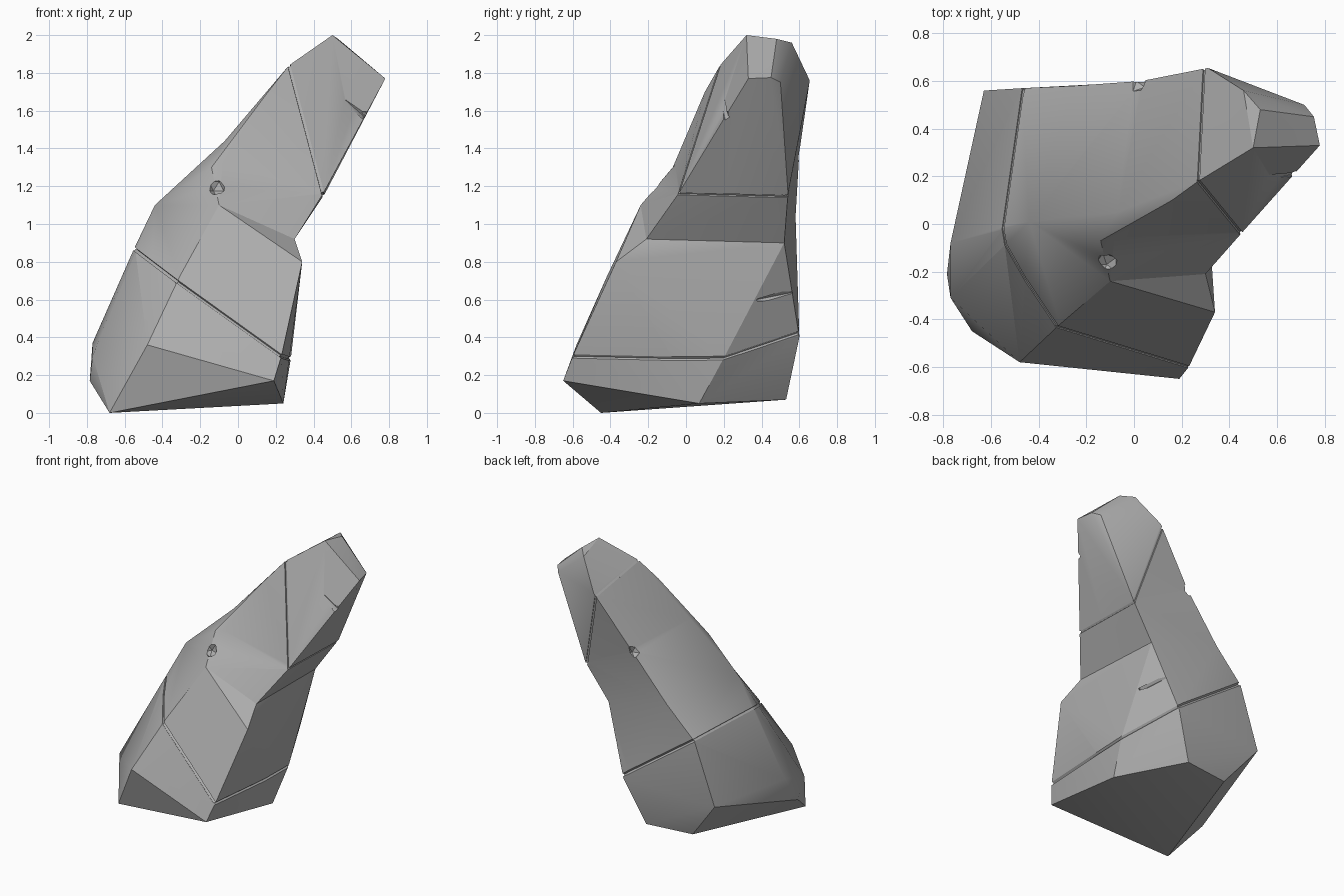
import bpy, bmesh
from math import radians
from mathutils import Vector, Matrix

cube = bpy.data.objects.get("Cube")
if cube:
    bpy.data.objects.remove(cube)

stone = bpy.data.materials.new("grey_stone")
stone.use_nodes = True
GREY = (0.42, 0.42, 0.42, 1)
stone.diffuse_color = GREY
stone.node_tree.nodes["Principled BSDF"].inputs["Base Color"].default_value = GREY


def make_object(name, bm):
    mesh = bpy.data.meshes.new(name)
    bmesh.ops.recalc_face_normals(bm, faces=bm.faces)
    bm.to_mesh(mesh)
    bm.free()
    obj = bpy.data.objects.new(name, mesh)
    bpy.context.collection.objects.link(obj)
    return obj


def hull(name, points):
    """Faceted block wrapped around its corner points."""
    bm = bmesh.new()
    for p in points:
        bm.verts.new(p)
    res = bmesh.ops.convex_hull(bm, input=bm.verts)
    loose = [v for v in res["geom_interior"] if isinstance(v, bmesh.types.BMVert)]
    bmesh.ops.delete(bm, geom=loose, context="VERTS")
    return make_object(name, bm)


def combine(target, tool, operation):
    """Apply a boolean and throw the tool away."""
    tool.hide_render = True
    mod = target.modifiers.new(operation, "BOOLEAN")
    mod.operation, mod.object = operation, tool
    mod.solver, mod.use_self = "EXACT", True
    bpy.context.view_layer.update()
    graph = bpy.context.evaluated_depsgraph_get()
    mesh = bpy.data.meshes.new_from_object(target.evaluated_get(graph))
    target.modifiers.clear()
    target.data = mesh
    bpy.data.objects.remove(tool)


def groove(bm, start, end, radius):
    """Thin four-sided bar that carves one straight piece of a crack."""
    a, b = Vector(start), Vector(end)
    along = b - a
    if along.length < radius / 4:
        return
    place = Matrix.Translation((a + b) / 2) @ along.to_track_quat("Z", "Y").to_matrix().to_4x4()
    bmesh.ops.create_cone(bm, cap_ends=True, segments=4, radius1=radius, radius2=radius,
                          depth=along.length + radius, matrix=place)


def crack(bm, rock, point, normal, radius):
    """Bars along the outline where a plane crosses the rock."""
    probe = bmesh.new()
    probe.from_mesh(rock.data)
    cut = bmesh.ops.bisect_plane(probe, geom=probe.verts[:] + probe.edges[:] + probe.faces[:],
                                 plane_co=point, plane_no=normal, dist=1e-5)["geom_cut"]
    for e in cut:
        if isinstance(e, bmesh.types.BMEdge):
            groove(bm, e.verts[0].co, e.verts[1].co, radius)
    probe.free()


# Rings of corners shared by neighbouring blocks
waist = [(.30, -.21, .92), (-.10, -.24, 1.10), (-.44, .01, 1.10), (-.25, .58, 1.04), (.28, .52, .90)]
ledge = [(.45, -.04, 1.16), (.46, .54, 1.16)]
spine = [(-.14, -.07, 1.30), (-.07, .05, 1.44), (.03, .60, 1.38)]
neck = ledge + [(.27, .18, 1.84), (.31, .655, 1.76)]

# Broad base block
foot = [(-.68, -.45, 0), (.24, .07, .05), (-.04, .53, .07), (-.395, .485, .07),
        (.19, -.65, .17), (-.48, -.58, .36), (-.785, -.21, .17), (-.77, -.08, .37),
        (-.77, -.31, .30), (-.63, .56, .365), (.10, .60, .40)]
shoulder = [(.28, .20, .29), (.23, -.60, .30), (-.55, -.02, .87), (-.31, -.42, .72),
            (.34, -.37, .80), (-.47, .57, .82)]
rock = hull("rock", foot + shoulder + waist + [(0, .2, 1.2)])

# Leaning middle, in two blocks that meet along the spine
combine(rock, hull("lower_middle", waist + spine + ledge + [(0, .1, .7), (.2, .3, 1.45)]), "UNION")
combine(rock, hull("upper_middle", spine + neck + [(.16, .10, 1.70), (.1, .2, 1.05), (.5, .35, 1.55)]),
        "UNION")

# Head block
crown = [(.50, .32, 2), (.53, .48, 1.98), (.46, .56, 1.96), (.78, .33, 1.77),
         (.755, .45, 1.775), (.715, .50, 1.75)]
combine(rock, hull("head", neck + crown + [(.25, .3, 1.4)]), "UNION")

# Cracks around the base and the neck, and short slits
cutter = bmesh.new()
crack(cutter, rock, (.28, .20, .29), (.707, -.032, 1), .012)
crack(cutter, rock, (.45, -.04, 1.16), (3.8, .02, 1), .010)
groove(cutter, (.26, .38, .60), (.19, .58, .64), .016)
groove(cutter, (.58, .19, 1.65), (.67, .21, 1.57), .020)

# Chips knocked out of the edges
for spot, size in (((-.115, -.17, 1.20), .055), ((.01, .60, 1.38), .05), ((.67, .20, 1.58), .03)):
    bmesh.ops.create_icosphere(cutter, subdivisions=1, radius=size, matrix=Matrix.Translation(spot))
combine(rock, make_object("crack_cutter", cutter), "DIFFERENCE")

rock.data.materials.clear()
rock.data.materials.append(stone)
for face in rock.data.polygons:
    face.material_index = 0
bpy.ops.object.select_all(action="DESELECT")
rock.select_set(True)
bpy.context.view_layer.objects.active = rock
bpy.ops.object.shade_smooth_by_angle(angle=radians(26))
